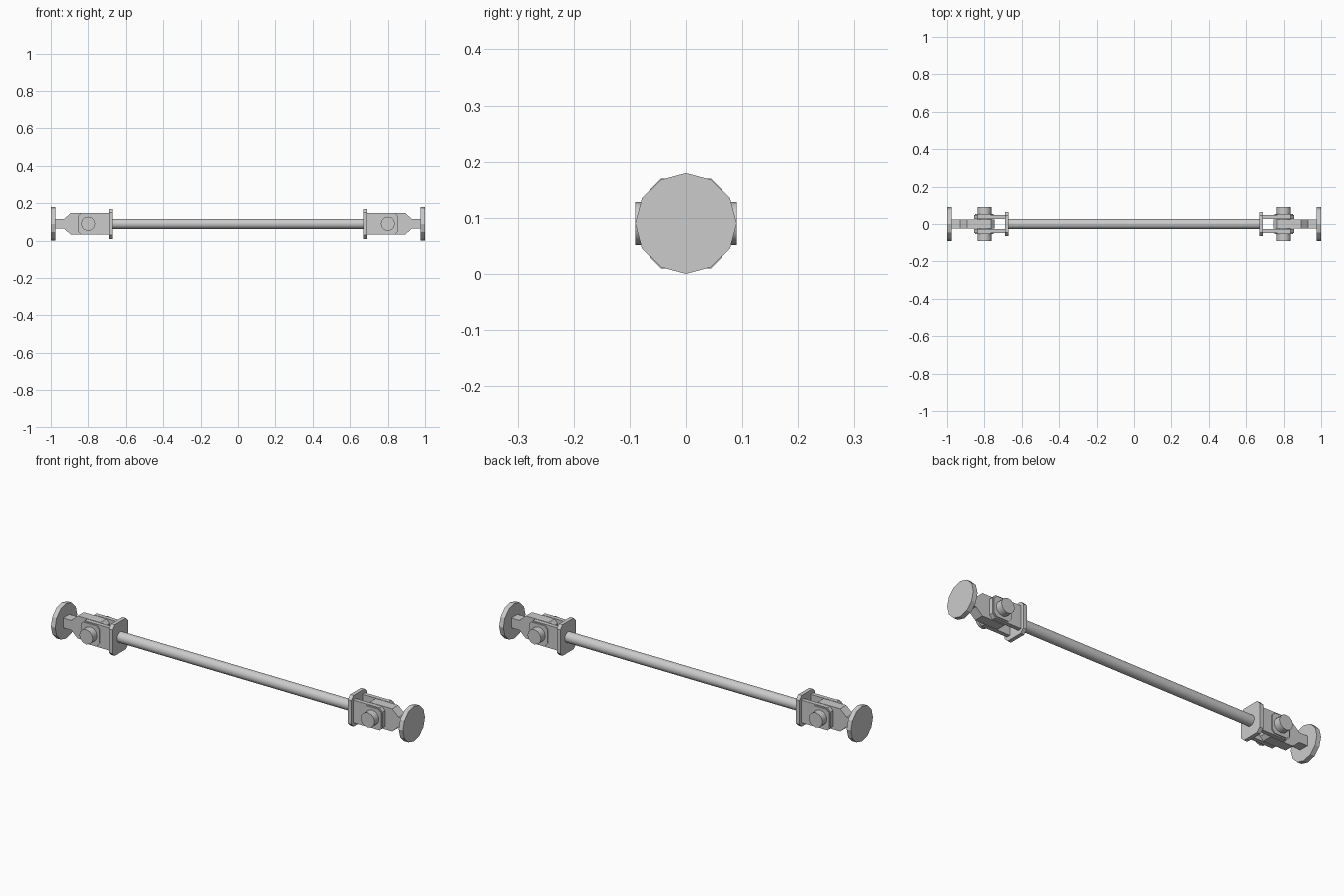
import bpy, bmesh, math
from mathutils import Matrix

if "Cube" in bpy.data.objects:
    bpy.data.objects.remove(bpy.data.objects["Cube"])

ZC = 0.09  # height of the shaft axis


def finish(bm, name, smooth=False):
    bmesh.ops.recalc_face_normals(bm, faces=bm.faces)
    me = bpy.data.meshes.new(name)
    bm.to_mesh(me)
    bm.free()
    ob = bpy.data.objects.new(name, me)
    bpy.context.collection.objects.link(ob)
    if smooth:
        bpy.context.view_layer.objects.active = ob
        ob.select_set(True)
        bpy.ops.object.shade_smooth_by_angle(angle=math.radians(35))
        ob.select_set(False)
    return ob


def cylinder(name, axis, radius, length, x, sides, smooth=False):
    bm = bmesh.new()
    bmesh.ops.create_cone(bm, cap_ends=True, segments=sides, radius1=radius,
                          radius2=radius, depth=length)
    rot = Matrix.Rotation(math.pi / 2, 4, 'Y' if axis == 'X' else 'X')
    bm.transform(Matrix.Translation((x, 0, ZC)) @ rot)
    return finish(bm, name, smooth)


def prism(name, points, lo, hi, side=1):
    # extrude an x-z outline between two y values
    bm = bmesh.new()
    face = bm.faces.new([bm.verts.new((x, side * lo, ZC + z)) for x, z in points])
    ext = bmesh.ops.extrude_face_region(bm, geom=[face])
    verts = [g for g in ext["geom"] if isinstance(g, bmesh.types.BMVert)]
    bmesh.ops.translate(bm, verts=verts, vec=(0, side * (hi - lo), 0))
    return finish(bm, name)


def chamfered(x0, x1, h, c):
    return [(x0 + c, -h), (x1 - c, -h), (x1, -h + c), (x1, h - c),
            (x1 - c, h), (x0 + c, h), (x0, h - c), (x0, -h + c)]


# long centre shaft
cylinder("shaft", 'X', 0.027, 1.35, 0, 24, True)

for s, label in ((-1, "left"), (1, "right")):
    # round end disc
    cylinder(f"{label}_end_disc", 'X', 0.09, 0.024, s * 0.988, 12)

    # chamfered plate joining fork and shaft
    bm = bmesh.new()
    outline = chamfered(-0.064, 0.064, 0.08, 0.019)
    face = bm.faces.new([bm.verts.new((s * 0.67, y, ZC + z)) for y, z in outline])
    ext = bmesh.ops.extrude_face_region(bm, geom=[face])
    bmesh.ops.translate(bm, vec=(s * 0.02, 0, 0),
                        verts=[g for g in ext["geom"] if isinstance(g, bmesh.types.BMVert)])
    finish(bm, f"{label}_fork_plate")

    # tongue with narrow neck fixed to the disc
    half = [(0.98, 0.025), (0.93, 0.025), (0.893, 0.058), (0.765, 0.058), (0.747, 0.04)]
    tongue = half + [(x, -z) for x, z in reversed(half)]
    prism(f"{label}_tongue", [(s * x, z) for x, z in tongue], -0.025, 0.025)

    # fork arms with raised bosses
    arm = [(0.685, -0.058), (0.837, -0.058), (0.855, -0.04),
           (0.855, 0.04), (0.837, 0.058), (0.685, 0.058)]
    boss = chamfered(0.75, 0.85, 0.052, 0.016)
    for t, where in ((-1, "front"), (1, "back")):
        prism(f"{label}_{where}_arm", [(s * x, z) for x, z in arm], 0.028, 0.049, t)
        prism(f"{label}_{where}_boss", [(s * x, z) for x, z in boss], 0.048, 0.054, t)

    # cross pin
    cylinder(f"{label}_pin", 'Y', 0.038, 0.18, s * 0.80, 12, True)
